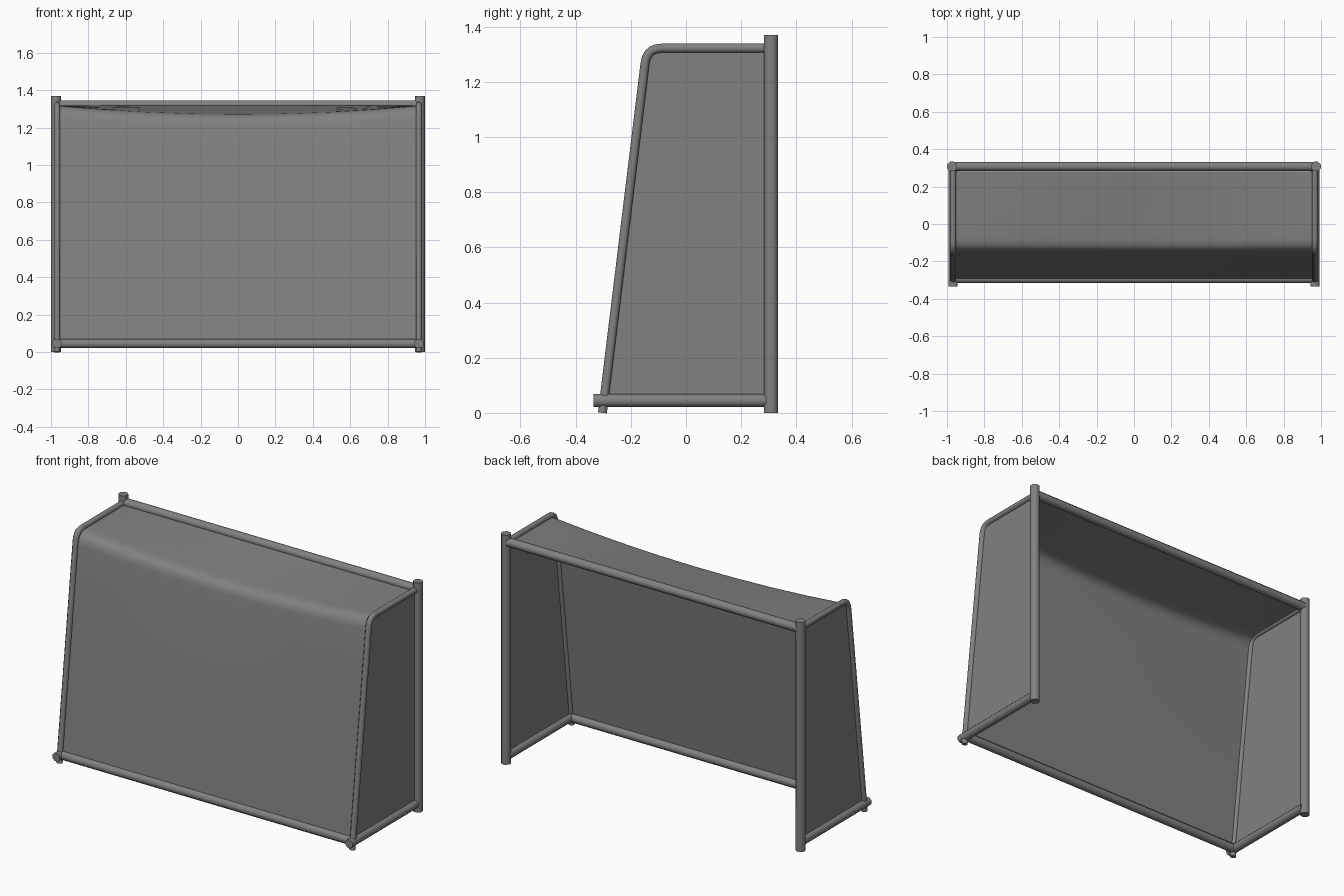
import bpy, bmesh, math
from mathutils import Vector

cube = bpy.data.objects.get("Cube")
if cube:
    bpy.data.objects.remove(cube, do_unlink=True)

grey = bpy.data.materials.new("grey")
grey.use_nodes = True
colour = (0.22, 0.22, 0.22, 1)
grey.diffuse_color = colour
grey.node_tree.nodes["Principled BSDF"].inputs["Base Color"].default_value = colour

HALF = 0.967      # side frame position
POST_Y = 0.308
RADIUS = 0.026


def finish(name, bm, angle=50):
    mesh = bpy.data.meshes.new(name)
    bm.to_mesh(mesh)
    bm.free()
    mesh.materials.append(grey)
    obj = bpy.data.objects.new(name, mesh)
    bpy.context.collection.objects.link(obj)
    bpy.ops.object.select_all(action="DESELECT")
    obj.select_set(True)
    bpy.context.view_layer.objects.active = obj
    bpy.ops.object.shade_smooth_by_angle(angle=math.radians(angle))
    return obj


def tube(name, path, radius, sides=8):
    """Sweep a polygon ring along a path lying in one plane, with capped ends."""
    pts = [Vector(p) for p in path]
    bm = bmesh.new()
    rings = []
    for i, p in enumerate(pts):
        tangent = (pts[min(i + 1, len(pts) - 1)] - pts[max(i - 1, 0)]).normalized()
        side = Vector((0, 1, 0)) if abs(tangent.x) > 0.9 else Vector((1, 0, 0))
        up = tangent.cross(side).normalized()
        ring = []
        for k in range(sides):
            a = 2 * math.pi * (k + 0.5) / sides
            ring.append(bm.verts.new(p + radius * (math.cos(a) * side + math.sin(a) * up)))
        rings.append(ring)
    for a, b in zip(rings, rings[1:]):
        for k in range(sides):
            n = (k + 1) % sides
            bm.faces.new((a[k], a[n], b[n], b[k]))
    bm.faces.new(rings[0])
    bm.faces.new(rings[-1])
    bmesh.ops.recalc_face_normals(bm, faces=bm.faces)
    return finish(name, bm)


def bend(start, corner, end, steps=5, reach=0.055):
    """Polyline in (y, z) with a rounded corner."""
    s, c, e = Vector(start), Vector(corner), Vector(end)
    a = c + (s - c).normalized() * reach
    b = c + (e - c).normalized() * reach
    arc = []
    for i in range(steps + 1):
        t = i / steps
        arc.append(a * (1 - t) ** 2 + c * 2 * t * (1 - t) + b * t * t)
    return [s] + arc + [e]


# Side frames, mirrored left and right
frame = bend((-0.303, 0), (-0.142, 1.322), (POST_Y, 1.322))
for label, sx in (("left", 1), ("right", -1)):
    x = sx * HALF
    tube(label + "_post", [(sx * 0.973, POST_Y, 0), (sx * 0.973, POST_Y, 1.37)], 0.028)
    tube(label + "_base_rail", [(x, -0.335, 0.045), (x, POST_Y, 0.045)], RADIUS)
    tube(label + "_bent_support", [(x, p.x, p.y) for p in frame], 0.0175)

    # Flat side netting
    bm = bmesh.new()
    outline = [(-0.297, 0.045)] + [tuple(p) for p in frame[1:-1]] + [(POST_Y, 1.322), (POST_Y, 0.045)]
    face = bm.faces.new([bm.verts.new((x, y, z)) for y, z in outline])
    face.normal_update()
    if face.normal.x * sx < 0:
        face.normal_flip()
    finish(label + "_side_net", bm)

# Cross members
tube("crossbar", [(-HALF, POST_Y, 1.322), (HALF, POST_Y, 1.322)], RADIUS)
tube("rear_base_bar", [(-HALF, -0.292, 0.045), (HALF, -0.292, 0.045)], RADIUS)

# Back and top netting, sagging most along the rear top edge
profile = bend((-0.295, 0.045), (-0.142, 1.318), (0.28, 1.318), steps=6, reach=0.07)
profile[1:1] = [profile[0].lerp(profile[1], t) for t in (0.3, 0.6, 0.85)]
profile[-1:-1] = [profile[-2].lerp(profile[-1], t) for t in (0.35, 0.7)]
COLUMNS = 8
bm = bmesh.new()
rows = []
for p in profile:
    # Weight falls to zero at the crossbar and at the ground
    weight = (p.y / 1.318) ** 3 * min(1, (0.28 - p.x) / 0.36)
    row = []
    for i in range(COLUMNS + 1):
        u = 2 * i / COLUMNS - 1
        drop = 0.045 * (1 - u * u) * weight
        row.append(bm.verts.new((u * HALF, p.x, p.y - drop)))
    rows.append(row)
for a, b in zip(rows, rows[1:]):
    for i in range(COLUMNS):
        bm.faces.new((a[i], a[i + 1], b[i + 1], b[i]))
finish("back_and_top_net", bm, 60)
